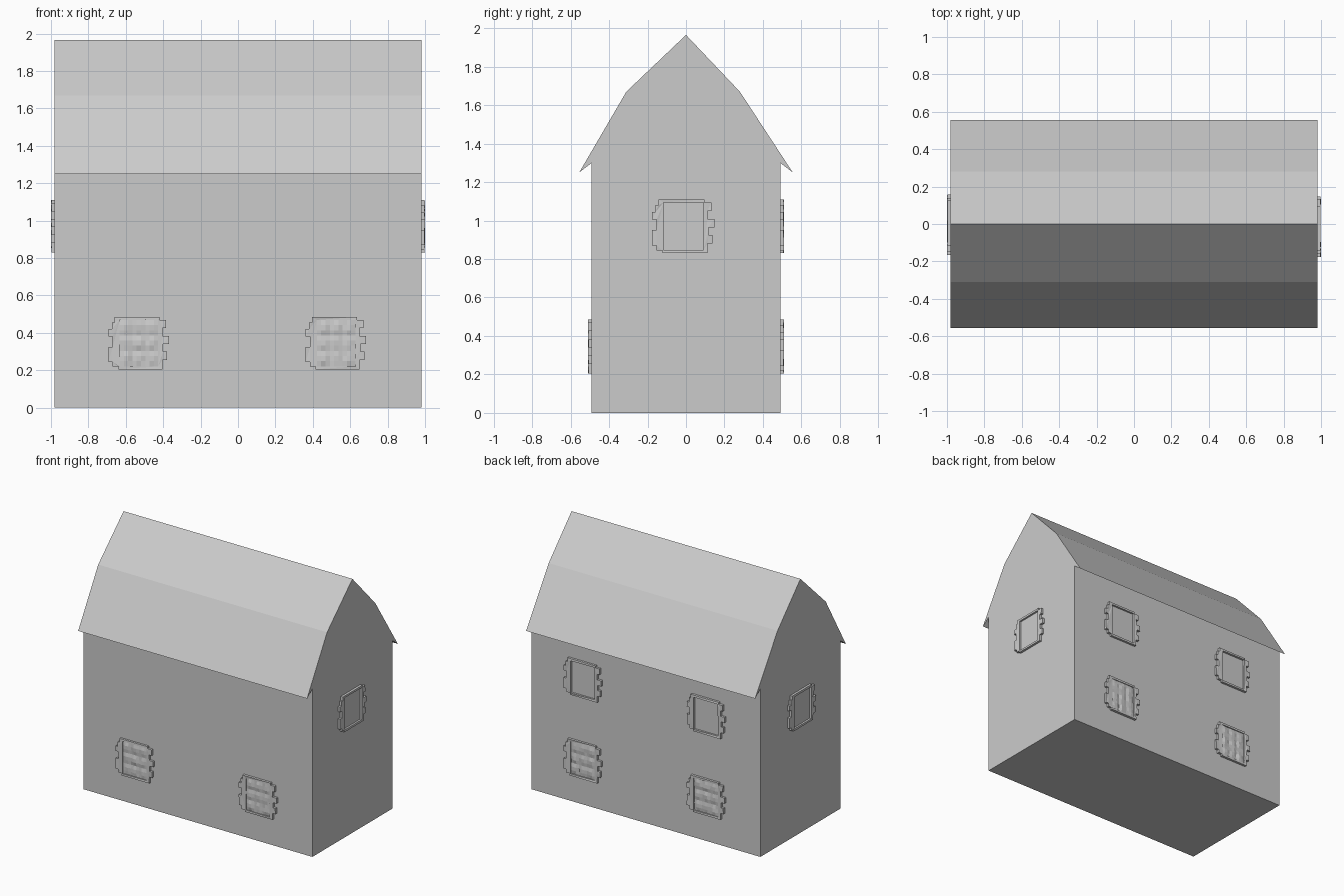
import bpy, bmesh, math, random
from mathutils import Matrix, Vector

if "Cube" in bpy.data.objects:
    bpy.data.objects.remove(bpy.data.objects["Cube"])

random.seed(4)
HX, HY, WALL = 0.98, 0.49, 1.30


def finish(bm, name):
    bmesh.ops.recalc_face_normals(bm, faces=bm.faces[:])
    me = bpy.data.meshes.new(name)
    bm.to_mesh(me)
    bm.free()
    ob = bpy.data.objects.new(name, me)
    bpy.context.collection.objects.link(ob)
    return ob


# Walls: box left open under the roof
bm = bmesh.new()
bmesh.ops.create_cube(bm, size=1)
for v in bm.verts:
    v.co = (v.co.x * 2 * HX, v.co.y * 2 * HY, (v.co.z + 0.5) * WALL)
top = [f for f in bm.faces if f.calc_center_median().z > WALL - 0.01]
bmesh.ops.delete(bm, geom=top, context='FACES_ONLY')
finish(bm, "walls")

# Roof: two-pitch profile extruded along x, with sharp overhanging eaves
profile = [(-0.49, 1.30), (-0.555, 1.25), (-0.31, 1.67), (0, 1.965),
           (0.28, 1.67), (0.555, 1.25), (0.49, 1.30)]
bm = bmesh.new()
ends = [[bm.verts.new((x, y, z)) for y, z in profile] for x in (-HX, HX)]
for ring in ends:
    bm.faces.new(ring)
for i in range(len(profile) - 1):
    bm.faces.new((ends[0][i], ends[0][i + 1], ends[1][i + 1], ends[1][i]))
finish(bm, "roof")

# Ragged stone outline (u, v) and rectangular opening of every window
outline = [(-.13, .14), (.11, .14), (.11, .125), (.145, .125), (.145, .08),
           (.125, .08), (.125, .037), (.16, .037), (.16, -.005), (.13, -.005),
           (.13, -.045), (.15, -.045), (.15, -.09), (.125, -.09), (.125, -.14),
           (-.11, -.14), (-.11, -.125), (-.14, -.125), (-.14, -.1), (-.163, -.1),
           (-.163, -.02), (-.14, -.02), (-.14, .035), (-.163, .035),
           (-.163, .075), (-.145, .075), (-.145, .11), (-.13, .11)]
U, V = 0.103, 0.124
opening = [(-U, -V), (U, -V), (U, V), (-U, V)]


def window(name, angle, dist, shift, height, stones):
    place = (Matrix.Rotation(angle, 4, 'Z') @ Matrix.Translation((shift, -dist, height))
             @ Matrix.Rotation(math.pi / 2, 4, 'X'))
    # Stone surround
    bm = bmesh.new()
    edges = []
    for loop in (outline, opening):
        vs = [bm.verts.new((u, v, 0)) for u, v in loop]
        edges += [bm.edges.new((vs[i - 1], vs[i])) for i in range(len(vs))]
    bmesh.ops.triangle_fill(bm, edges=edges, use_beauty=True)
    res = bmesh.ops.extrude_face_region(bm, geom=bm.faces[:])
    for v in res["geom"]:
        if isinstance(v, bmesh.types.BMVert):
            v.co.z = 0.018 + random.uniform(-0.002, 0.002)
    bm.transform(place)
    finish(bm, name + "_surround")

    # Infill: lumpy stones below, flat pane above
    n = 9 if stones else 1
    bm = bmesh.new()
    bmesh.ops.create_grid(bm, x_segments=n, y_segments=n, size=1)
    for v in bm.verts:
        x, y = v.co.x, v.co.y
        z = 0.003
        if stones:
            lump = abs(math.sin(1.5 * math.pi * (x + 1)) * math.sin(1.5 * math.pi * (y + 1)))
            z = 0.011 + 0.007 * lump + random.uniform(-0.002, 0.002)
        v.co = Vector((x * U, y * V, z))
    bm.transform(place)
    finish(bm, name + ("_stone_infill" if stones else "_pane"))


# Lower stone-filled windows front and back, upper open ones on the back
for shift in (-0.53, 0.525):
    tag = "left" if shift < 0 else "right"
    window("front_window_" + tag, 0, HY, shift, 0.345, True)
    window("back_lower_window_" + tag, math.pi, HY, shift, 0.345, True)
    window("back_upper_window_" + tag, math.pi, HY, shift, 0.97, False)

# One open window on each gable end
window("right_window", math.pi / 2, HX, -0.013, 0.97, False)
window("left_window", -math.pi / 2, HX, 0.005, 0.97, False)
